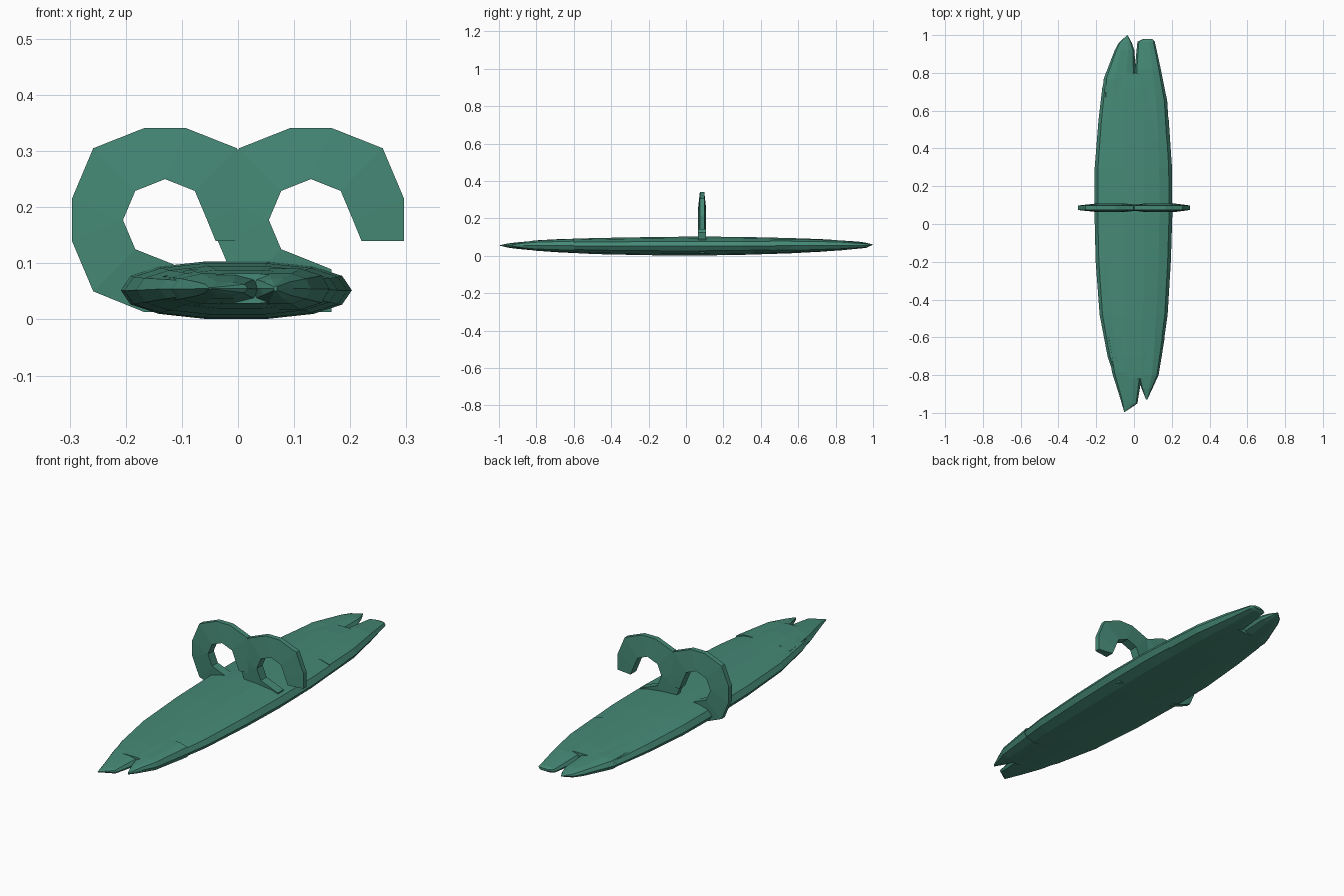
import bpy, bmesh
from math import cos, sin, tau

mat = bpy.data.materials.new("sea_green")
mat.diffuse_color = (0.06, 0.25, 0.18, 1)


def finish(bm, name):
    bmesh.ops.remove_doubles(bm, verts=bm.verts, dist=1e-5)
    bmesh.ops.recalc_face_normals(bm, faces=bm.faces)
    me = bpy.data.meshes.new(name)
    bm.to_mesh(me)
    bm.free()
    me.materials.append(mat)
    ob = bpy.data.objects.new(name, me)
    bpy.context.collection.objects.link(ob)
    return ob


def spow(v, p):
    return abs(v) ** p * (1 if v >= 0 else -1)


def blade(name, stations, sides=14):
    """Loft rounded sections; each station is y, left x, right x, low z, high z."""
    bm = bmesh.new()
    rings = []
    for y, x0, x1, z0, z1 in stations:
        ring = []
        for i in range(sides):
            a = tau * i / sides
            ring.append(bm.verts.new(((x0 + x1) / 2 + (x1 - x0) / 2 * spow(cos(a), 0.85), y,
                                      (z0 + z1) / 2 + (z1 - z0) / 2 * spow(sin(a), 0.85))))
        rings.append(ring)
    for r, s in zip(rings, rings[1:]):
        for i in range(sides):
            j = (i + 1) % sides
            bm.faces.new((r[i], r[j], s[j], s[i]))
    bm.faces.new(rings[0])
    bm.faces.new(rings[-1])
    return finish(bm, name)


# Long flattened body
blade("body", [
    (-0.82, -0.100, 0.115, 0.028, 0.082), (-0.70, -0.140, 0.147, 0.019, 0.089),
    (-0.48, -0.182, 0.178, 0.008, 0.096), (-0.20, -0.203, 0.195, 0.002, 0.101),
    (0.05, -0.209, 0.203, 0.0, 0.104), (0.30, -0.208, 0.201, 0.004, 0.102),
    (0.55, -0.188, 0.184, 0.012, 0.096), (0.72, -0.168, 0.158, 0.021, 0.090),
    (0.80, -0.150, 0.130, 0.027, 0.085)])

# Split leaf tips at both ends
blade("back_left_tip", [
    (0.55, -0.17, 0.02, 0.02, 0.09), (0.77, -0.160, 0.012, 0.024, 0.087),
    (0.92, -0.102, 0.002, 0.038, 0.077), (0.96, -0.080, -0.012, 0.045, 0.071),
    (1.0, -0.036, -0.034, 0.058, 0.060)], 10)
blade("back_right_tip", [
    (0.45, 0.0, 0.188, 0.015, 0.093), (0.65, -0.01, 0.176, 0.019, 0.090),
    (0.82, 0.004, 0.142, 0.027, 0.084), (0.965, 0.018, 0.110, 0.042, 0.068),
    (0.98, 0.050, 0.095, 0.050, 0.062)], 10)
blade("front_left_tip", [
    (-0.60, -0.15, 0.05, 0.018, 0.090), (-0.79, -0.115, 0.045, 0.026, 0.083),
    (-0.90, -0.080, 0.026, 0.036, 0.073), (-0.95, -0.065, 0.018, 0.043, 0.067),
    (-0.995, -0.052, -0.048, 0.054, 0.057)], 10)
blade("front_right_tip", [
    (-0.60, 0.0, 0.163, 0.016, 0.092), (-0.80, 0.020, 0.130, 0.026, 0.083),
    (-0.87, 0.040, 0.098, 0.036, 0.074), (-0.93, 0.064, 0.070, 0.050, 0.060)], 10)

# Hooked band: outer and matching inner edge, relative to the hook centre
OUTER = [(.166, -.037), (.166, .038), (.128, .128), (.037, .164), (-.037, .164),
         (-.128, .128), (-.166, .038), (-.166, -.037), (-.128, -.127),
         (-.037, -.164), (.037, -.164)]
INNER = [(.090, -.037), (.075, 0), (.053, .052), (0, .073), (0, .073),
         (-.053, .052), (-.075, 0), (-.075, 0), (-.053, -.052), (0, -.073), (.037, -.088)]


def hook(name, cx, cz=0.177):
    bm = bmesh.new()
    rings = []
    for (ox, oz), (ix, iz) in zip(OUTER, INNER):
        pts = [(ox, 0.074, oz), (ox, 0.098, oz), (ix, 0.108, iz), (ix, 0.064, iz)]
        rings.append([bm.verts.new((x + cx, y, z + cz)) for x, y, z in pts])
    for r, s in zip(rings, rings[1:]):
        for i in range(4):
            j = (i + 1) % 4
            bm.faces.new((r[i], r[j], s[j], s[i]))
    bm.faces.new(rings[0])
    bm.faces.new(rings[-1])
    return finish(bm, name)


hook("left_hook", -0.13)
hook("right_hook", 0.13)
